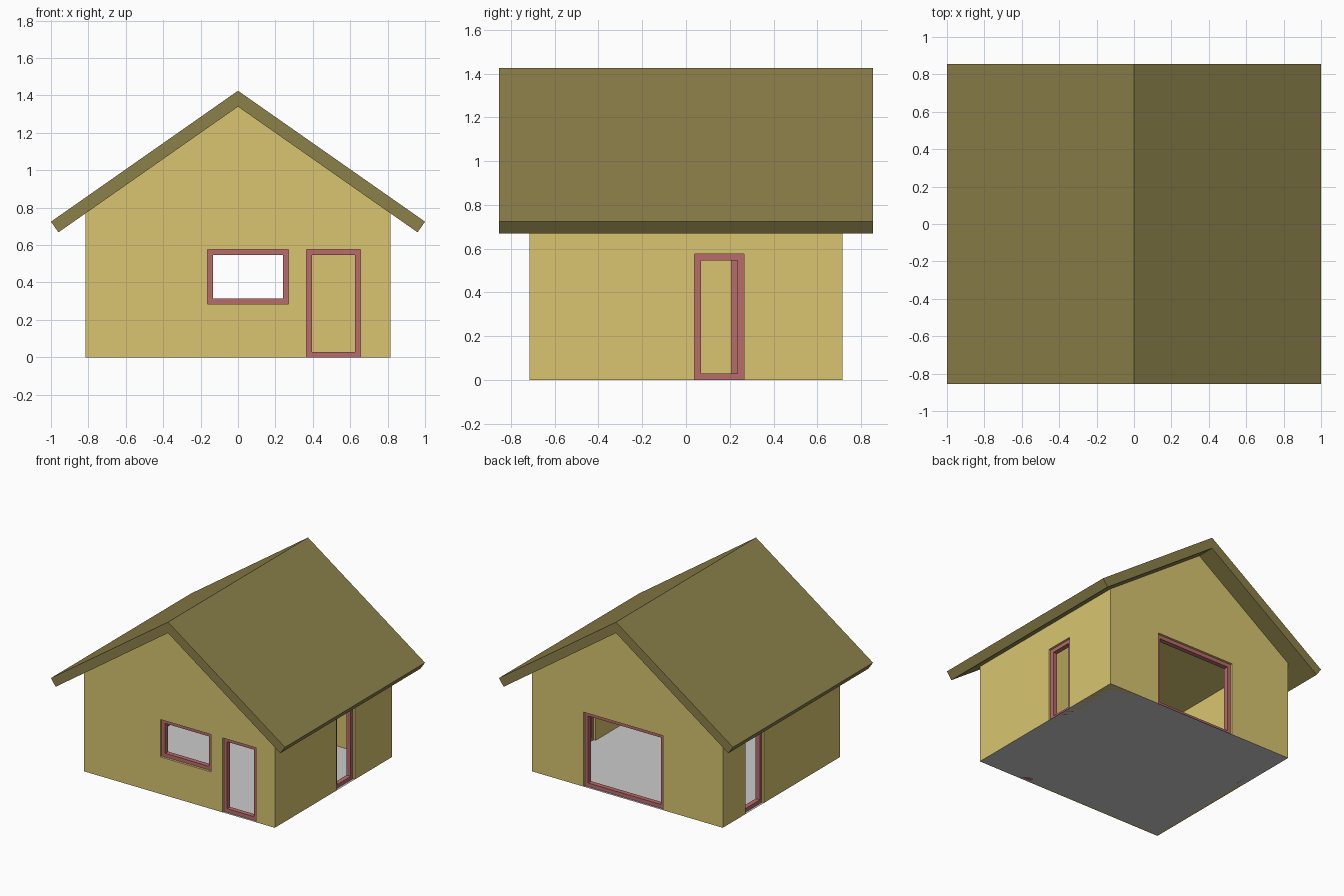
import bpy
import bmesh

if "Cube" in bpy.data.objects:
    bpy.data.objects.remove(bpy.data.objects["Cube"])

WX, WY, T = 0.815, 0.715, 0.07        # half footprint and wall thickness
SLOPE, RIDGE_IN, RIDGE_OUT = 0.70, 1.34, 1.425
FRAME_W, FRAME_D = 0.029, 0.036


def material(name, rgb):
    m = bpy.data.materials.new(name)
    m.diffuse_color = (*rgb, 1)
    m.use_nodes = True
    m.node_tree.nodes["Principled BSDF"].inputs["Base Color"].default_value = m.diffuse_color
    return m


def finish(name, bm, mat=None):
    bmesh.ops.recalc_face_normals(bm, faces=bm.faces)
    me = bpy.data.meshes.new(name)
    bm.to_mesh(me)
    bm.free()
    ob = bpy.data.objects.new(name, me)
    bpy.context.collection.objects.link(ob)
    if mat:
        me.materials.append(mat)
    return ob


def extrude_profile(name, pts, half_y, mat=None):
    """Extrude an x-z profile along y."""
    bm = bmesh.new()
    face = bm.faces.new([bm.verts.new((x, -half_y, z)) for x, z in pts])
    new = bmesh.ops.extrude_face_region(bm, geom=[face])["geom"]
    bmesh.ops.translate(bm, vec=(0, 2 * half_y, 0),
                        verts=[v for v in new if isinstance(v, bmesh.types.BMVert)])
    return finish(name, bm, mat)


def box(name, lo, hi):
    bm = bmesh.new()
    bmesh.ops.create_cube(bm, size=1)
    for v in bm.verts:
        v.co = [l + (c + 0.5) * (h - l) for c, l, h in zip(v.co, lo, hi)]
    return finish(name, bm)


def cut(target, cutter):
    mod = target.modifiers.new("cut", 'BOOLEAN')
    mod.operation, mod.solver, mod.object = 'DIFFERENCE', 'EXACT', cutter
    bpy.context.view_layer.objects.active = target
    bpy.ops.object.modifier_apply(modifier=mod.name)
    bpy.data.objects.remove(cutter)


def opening(name, axis, side, a0, a1, z0, z1):
    """Cut a hole in one wall and set a frame in the middle of its thickness."""
    mid = side * ((WX if axis == 'x' else WY) - T / 2)

    def place(a, d, z):
        return (mid + d, a, z) if axis == 'x' else (a, mid + d, z)

    low = z0 if z0 > 0 else -0.1
    cut(walls, box("cutter", place(a0, -T, low), place(a1, T, z1)))
    bm = bmesh.new()
    loops = []
    for inset, d in ((0, -1), (FRAME_W, -1), (FRAME_W, 1), (0, 1)):
        l, r, b, t = a0 + inset, a1 - inset, z0 + inset, z1 - inset
        loops.append([bm.verts.new(place(a, d * FRAME_D / 2, z))
                      for a, z in ((l, b), (r, b), (r, t), (l, t))])
    for i in range(4):
        p, q = loops[i], loops[(i + 1) % 4]
        for j in range(4):
            k = (j + 1) % 4
            bm.faces.new((p[j], p[k], q[k], q[j]))
    finish(name, bm, frame_mat)


wall_mat = material("wall_yellow", (0.69, 0.56, 0.16))
roof_mat = material("roof_olive", (0.26, 0.216, 0.067))
frame_mat = material("frame_red", (0.48, 0.145, 0.145))

# Gabled walls, hollow up to the roof
eave = RIDGE_IN - SLOPE * WX
walls = extrude_profile("walls", [(-WX, 0), (WX, 0), (WX, eave), (0, RIDGE_IN), (-WX, eave)],
                        WY, wall_mat)
cut(walls, box("cutter", (T - WX, T - WY, -1), (WX - T, WY - T, 2)))

# Doors and window
opening("front_window", 'y', -1, -0.163, 0.269, 0.286, 0.575)
opening("front_door", 'y', -1, 0.367, 0.654, 0, 0.575)
opening("right_door", 'x', 1, 0.039, 0.265, 0, 0.575)
opening("back_wide_door", 'y', 1, -0.302, 0.376, 0, 0.575)
opening("left_door", 'x', -1, 0.209, 0.44, 0, 0.575)

# Roof: chevron profile with square-cut eaves
extrude_profile("roof", [(-1, 0.725), (-0.96, 0.668), (0, RIDGE_IN), (0.96, 0.668),
                         (1, 0.725), (0, RIDGE_OUT)], 0.855, roof_mat)

# Floor sheet over the whole footprint
bm = bmesh.new()
bm.faces.new([bm.verts.new((x * WX, y * WY, 0)) for x, y in ((-1, -1), (1, -1), (1, 1), (-1, 1))])
finish("floor", bm)
